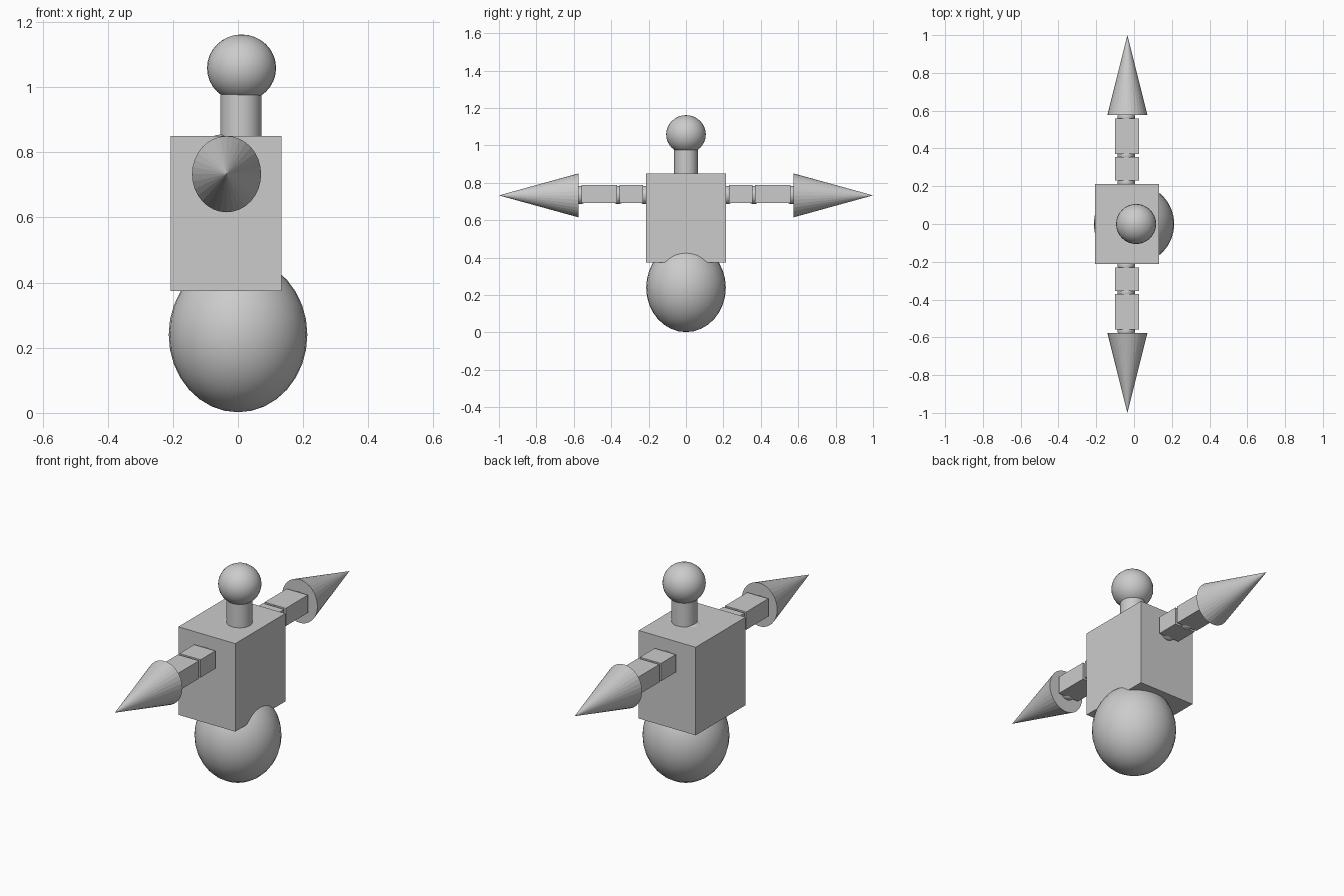
import bpy
import math

if "Cube" in bpy.data.objects:
    bpy.data.objects.remove(bpy.data.objects["Cube"])

grey = bpy.data.materials.new("plain grey")
grey.diffuse_color = (0.6, 0.6, 0.6, 1)
grey.use_nodes = True
grey.node_tree.nodes["Principled BSDF"].inputs["Base Color"].default_value = grey.diffuse_color


def finish(name, smooth=True):
    ob = bpy.context.object
    ob.name = name
    ob.data.materials.append(grey)
    bpy.ops.object.transform_apply(location=False, rotation=True, scale=True)
    if smooth:
        bpy.ops.object.shade_smooth_by_angle(angle=math.radians(35))
    return ob


def ball(name, centre, radii):
    bpy.ops.mesh.primitive_uv_sphere_add(segments=32, ring_count=16, radius=1, location=centre)
    bpy.context.object.scale = radii
    return finish(name)


def box(name, lo, hi):
    centre = [(a + b) / 2 for a, b in zip(lo, hi)]
    bpy.ops.mesh.primitive_cube_add(size=1, location=centre)
    bpy.context.object.scale = [b - a for a, b in zip(lo, hi)]
    return finish(name, smooth=False)


# Rolling base, torso, neck and head
ball("base_ball", (0, 0, 0.24), (0.213, 0.213, 0.238))
box("torso", (-0.207, -0.213, 0.375), (0.133, 0.213, 0.85))
ball("neck_socket", (-0.037, 0, 0.81), (0.08, 0.08, 0.046))
bpy.ops.mesh.primitive_cylinder_add(vertices=32, radius=0.063, depth=0.19, location=(0.009, 0, 0.91))
finish("neck")
ball("head", (0.011, 0, 1.059), (0.106, 0.106, 0.103))

# Arms: ball joints, two box segments and a cone hand on each side
for side, s in (("front", -1), ("back", 1)):
    for part, y in (("shoulder", 0.22), ("elbow", 0.363), ("wrist", 0.566)):
        ball(f"{side}_{part}_joint", (-0.041, s * y, 0.735), (0.046, 0.04, 0.049))
    for part, y0, y1 in (("upper_arm", 0.23, 0.356), ("forearm", 0.37, 0.559)):
        ys = sorted((s * y0, s * y1))
        box(f"{side}_{part}", (-0.1, ys[0], 0.693), (0.026, ys[1], 0.789))
    bpy.ops.mesh.primitive_cone_add(vertices=32, radius1=1, radius2=0, depth=0.424,
                                    location=(-0.035, s * 0.788, 0.733),
                                    rotation=(-s * math.pi / 2, 0, 0))
    bpy.context.object.scale = (0.106, 0.117, 1)
    finish(f"{side}_cone_hand", smooth=False)
